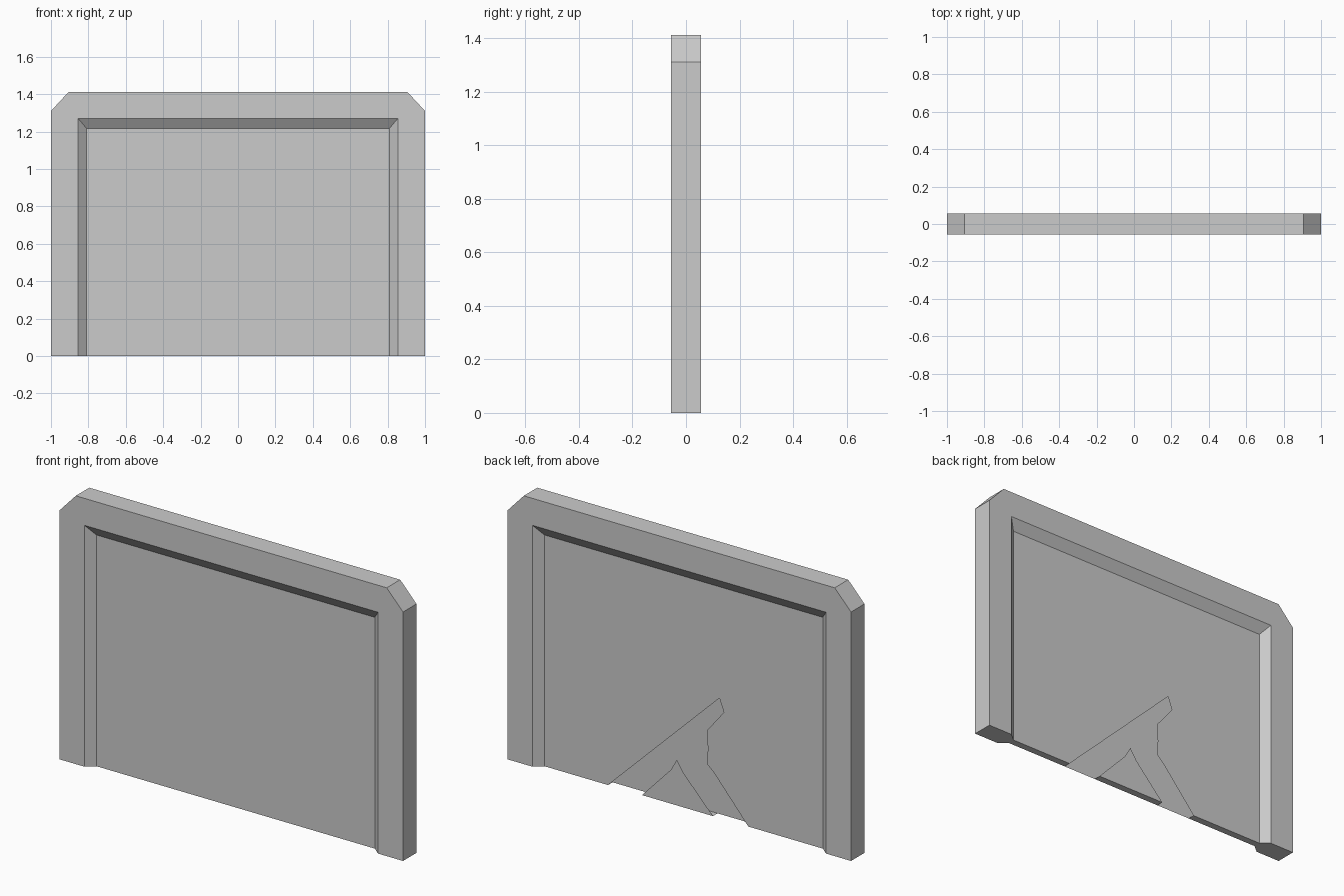
import bpy, bmesh

if "Cube" in bpy.data.objects:
    bpy.data.objects.remove(bpy.data.objects["Cube"])

HALF, SHEET = 0.056, 0.019          # half depth of the frame and of the thin panel

# half profiles (x, z), from bottom to top on the +x side
OUTER = [(1.0, 0), (1.0, 1.31), (0.905, 1.412)]
INNER = [(0.855, 0), (0.855, 1.27)]
PANEL = [(0.81, 0), (0.81, 1.217)]

# broken-away patch at the foot of the back sheet: outer edge and inner island
CHIP = [(-0.376, 0), (-0.176, 0.23), (-0.135, 0.266), (-0.141, 0.347), (-0.135, 0.441),
        (-0.234, 0.563), (-0.208, 0.631), (0.441, 0)]
ISLAND = [(-0.17, 0), (0.0, 0.18), (0.04, 0.24), (0.075, 0.178), (0.243, 0)]


def mirrored(half):
    """Full open outline from +x bottom over the top to -x bottom."""
    return half + [(-x, z) for x, z in reversed(half)]


bm = bmesh.new()


def face(points):
    return bm.faces.new([bm.verts.new(p) for p in points])


def at(profile, y):
    return [(x, y, z) for x, z in profile]


def strip(a, b):
    for i in range(len(a) - 1):
        face([a[i], a[i + 1], b[i + 1], b[i]])


outer, inner, panel = mirrored(OUTER), mirrored(INNER), mirrored(PANEL)

# outer rim
strip(at(outer, -HALF), at(outer, HALF))

# frame faces and sloped inner borders, front and back
for s in (-1, 1):
    face(at(outer + inner[::-1], s * HALF))
    strip(at(inner, s * HALF), at(panel, s * SHEET))

# front sheet, and back sheet with its open patch
foot = [-0.81, -0.376, -0.17, 0.243, 0.441, 0.81]
face(at(panel + [(x, 0) for x in foot[1:-1]], -SHEET))
face(at(panel + CHIP, SHEET))
face(at(ISLAND, SHEET))

# undersides of the panel and of the two posts
for a, b in zip(foot[::2], foot[1::2]):
    face([(a, -SHEET, 0), (b, -SHEET, 0), (b, SHEET, 0), (a, SHEET, 0)])
for s in (-1, 1):
    face([(s * x, y, 0) for x, y in ((1, -HALF), (0.855, -HALF), (0.81, -SHEET),
                                     (0.81, SHEET), (0.855, HALF), (1, HALF))])

bmesh.ops.remove_doubles(bm, verts=bm.verts[:], dist=0.0005)
bmesh.ops.recalc_face_normals(bm, faces=bm.faces[:])
mesh = bpy.data.meshes.new("framed_wall_panel")
bm.to_mesh(mesh)
bm.free()
bpy.context.collection.objects.link(bpy.data.objects.new("framed_wall_panel", mesh))
